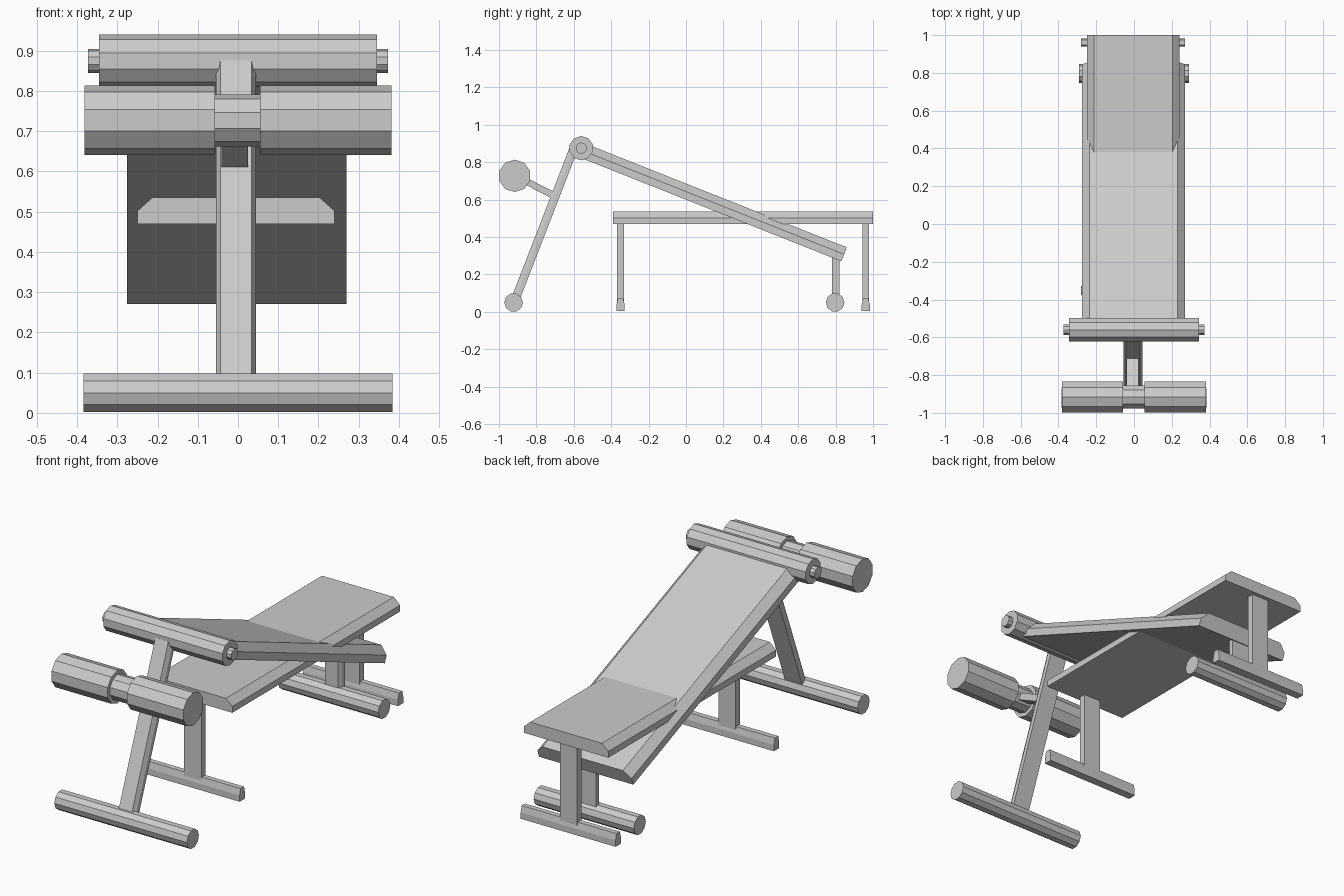
import bpy, bmesh, math
from mathutils import Vector

if "Cube" in bpy.data.objects:
    bpy.data.objects.remove(bpy.data.objects["Cube"])


def loft(name, ring, a, b, up):
    """Sweep a closed cross-section (side, up) straight from a to b."""
    a, b, up = Vector(a), Vector(b), Vector(up)
    d = (b - a).normalized()
    up = (up - d * up.dot(d)).normalized()
    side = d.cross(up)
    bm = bmesh.new()
    ends = [[bm.verts.new(p + side * s + up * u) for s, u in ring] for p in (a, b)]
    n = len(ring)
    for i in range(n):
        j = (i + 1) % n
        bm.faces.new((ends[0][i], ends[0][j], ends[1][j], ends[1][i]))
    bm.faces.new(ends[0])
    bm.faces.new(ends[1])
    bmesh.ops.recalc_face_normals(bm, faces=bm.faces)
    me = bpy.data.meshes.new(name)
    bm.to_mesh(me)
    bm.free()
    ob = bpy.data.objects.new(name, me)
    bpy.context.collection.objects.link(ob)
    return ob


def bar(name, a, b, w, t, c=0.0, up=(0, 0, 1)):
    """Board with half width w, half thickness t, upper edges chamfered by c."""
    ring = [(-w, -t), (w, -t), (w, 0), (w - c, t), (c - w, t), (-w, 0)]
    if c == 0:
        ring = [(-w, -t), (w, -t), (w, t), (-w, t)]
    return loft(name, ring, a, b, up)


def roller(name, x0, x1, y, z, r, phase=0.0):
    """Ten-sided cylinder along x."""
    ring = [(r * math.sin(phase + i * math.pi / 5), r * math.cos(phase + i * math.pi / 5))
            for i in range(10)]
    return loft(name, ring, (x0, y, z), (x1, y, z), (0, 0, 1))


X = -0.005          # shared centre of pads and posts
FRONT = (0, -1, 0)
FLAT = math.pi / 10

# flat bench: pad, posts and feet
bar("flat_pad", (X, -0.39, 0.502), (X, 1.0, 0.502), 0.245, 0.033, 0.037)
for label, y in (("front", -0.35), ("rear", 0.961)):
    bar(f"flat_{label}_post", (X, y, 0.04), (X, y, 0.48), 0.05, 0.018, up=FRONT)
    bar(f"flat_{label}_foot", (X - 0.275, y, 0.037), (X + 0.275, y, 0.037),
        0.022, 0.033, 0.008)

# inclined bench: pad, posts and round feet
bar("incline_pad", (-0.003, -0.55, 0.861), (-0.003, 0.845, 0.3075), 0.273, 0.04, 0.04)
bar("incline_front_post", (X, -0.915, 0.06), (X, -0.602, 0.868), 0.05, 0.0225, 0.012, FRONT)
bar("incline_rear_post", (X, 0.801, 0.05), (X, 0.801, 0.32), 0.05, 0.021, 0.012, FRONT)
roller("incline_front_foot", -0.384, 0.384, -0.922, 0.05, 0.05, FLAT)
roller("incline_rear_foot", -0.29, 0.29, 0.797, 0.05, 0.05, FLAT)

# knee roller on its rod
roller("knee_roller", -0.345, 0.345, -0.56, 0.875, 0.065)
roller("knee_roller_rod", -0.373, 0.373, -0.56, 0.875, 0.03)

# ankle rollers, hub and support arm
roller("ankle_roller_left", -0.382, -0.057, -0.916, 0.727, 0.0865)
roller("ankle_roller_right", 0.055, 0.382, -0.916, 0.727, 0.0865)
roller("ankle_hub", -0.06, 0.06, -0.916, 0.727, 0.065)
bar("ankle_arm", (-0.008, -0.90, 0.721), (-0.008, -0.70, 0.618), 0.033, 0.018)
